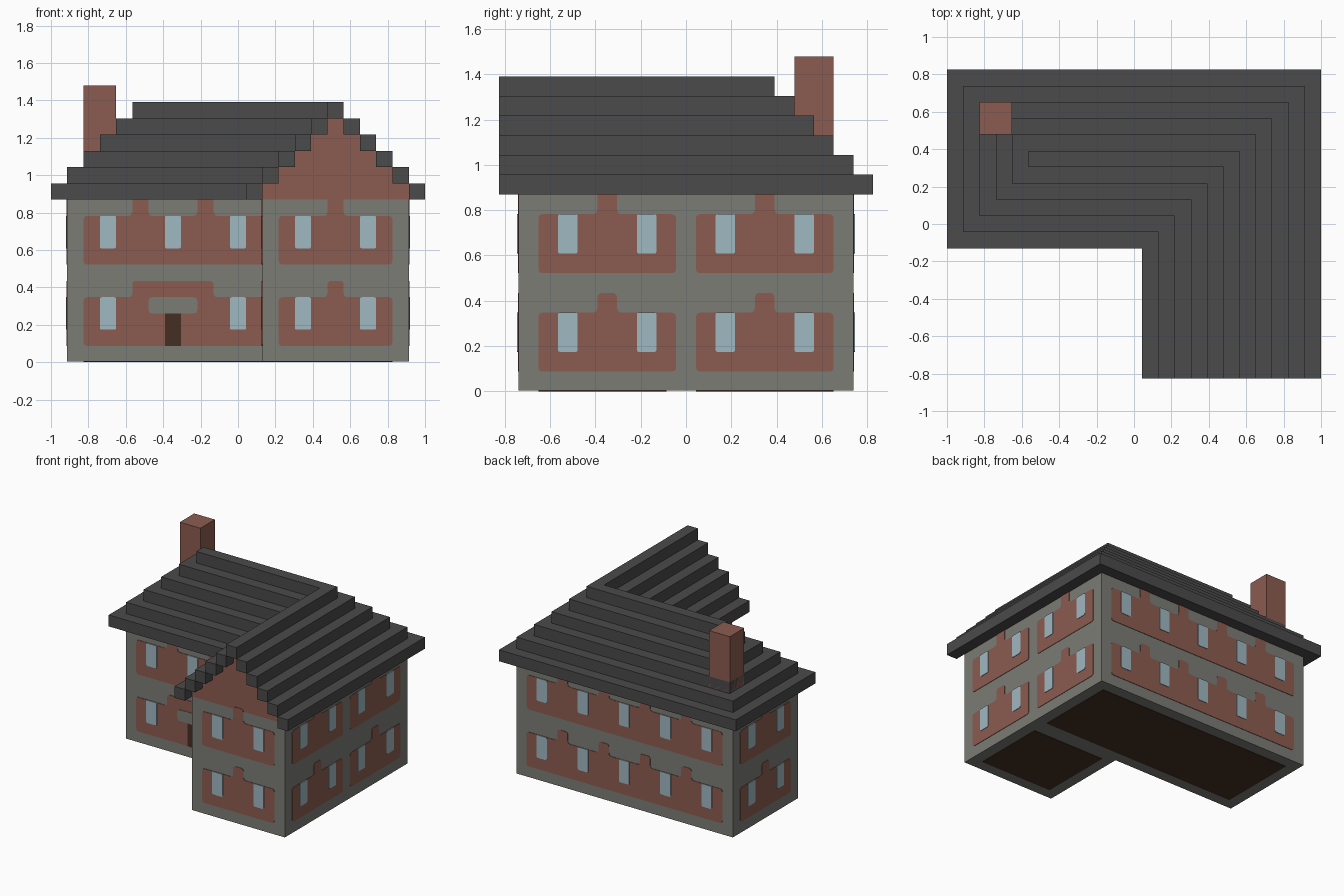
import bpy
import bmesh
from mathutils import Matrix, Vector

if "Cube" in bpy.data.objects:
    bpy.data.objects.remove(bpy.data.objects["Cube"])

U = 2 / 23           # one building block
THIN = 0.04          # plate thickness in blocks


def material(name, rgb):
    m = bpy.data.materials.new(name)
    m.use_nodes = True
    m.diffuse_color = (*rgb, 1)
    bsdf = next(n for n in m.node_tree.nodes if n.type == "BSDF_PRINCIPLED")
    bsdf.inputs["Base Color"].default_value = (*rgb, 1)
    bsdf.inputs["Roughness"].default_value = 0.9
    return m


BRICK = material("red brick", (0.26, 0.107, 0.08))
STONE = material("grey stone", (0.2, 0.2, 0.18))
SLATE = material("dark slate", (0.069, 0.069, 0.069))
GLASS = material("pale glass", (0.35, 0.48, 0.54))
WOOD = material("dark wood", (0.06, 0.028, 0.017))


def prism(name, outline, low, high, mat, frame=Matrix()):
    """Extrude a flat outline between two heights, in block units."""
    bm = bmesh.new()
    face = bm.faces.new([bm.verts.new((x, y, low)) for x, y in outline])
    top = bmesh.ops.extrude_face_region(bm, geom=[face])["geom"]
    verts = [g for g in top if isinstance(g, bmesh.types.BMVert)]
    bmesh.ops.translate(bm, verts=verts, vec=(0, 0, high - low))
    bm.transform(Matrix.Scale(U, 4) @ frame)
    bmesh.ops.recalc_face_normals(bm, faces=bm.faces)
    mesh = bpy.data.meshes.new(name)
    bm.to_mesh(mesh)
    bm.free()
    mesh.materials.append(mat)
    obj = bpy.data.objects.new(name, mesh)
    bpy.context.collection.objects.link(obj)
    return obj


def rect(x0, x1, y0, y1):
    return [(x0, y0), (x1, y0), (x1, y1), (x0, y1)]


def rounded(outline, r):
    pts = [Vector(p) for p in outline]
    result = []
    for i, p in enumerate(pts):
        a = p + (pts[i - 1] - p).normalized() * r
        b = p + (pts[(i + 1) % len(pts)] - p).normalized() * r
        for s in range(4):
            t = s / 3
            result.append(a * (1 - t) ** 2 + p * 2 * t * (1 - t) + b * t * t)
    return result


def panel(x0, x1, z0, z1, bumps, bump_top):
    """Brick field with raised tabs along its top edge."""
    pts = [(x0, z0), (x1, z0), (x1, z1)]
    for a, b in reversed(bumps):
        pts += [(b, z1), (b, bump_top), (a, bump_top), (a, z1)]
    return rounded(pts + [(x0, z1)], 0.25)


def wall_frame(axis, sign, distance):
    """Frame mapping (along wall, up, outward) to model space."""
    along = Vector((1, 0, 0)) if axis == "y" else Vector((0, 1, 0))
    out = Vector((sign, 0, 0)) if axis == "x" else Vector((0, sign, 0))
    m = Matrix((along, Vector((0, 0, 1)), out)).transposed().to_4x4()
    m.translation = out * abs(distance) if distance * sign > 0 else -out * abs(distance)
    return m


def decorate(name, frame, x0, x1, windows, bumps, lower_bumps=None, lower_windows=None):
    """Two storeys of brick panels and windows on one wall."""
    storeys = [("lower", 1, 5, lower_bumps or bumps, lower_windows or windows),
               ("upper", 6, 10.2, bumps, windows)]
    for storey, z, top, tabs, panes in storeys:
        prism(f"{name}_{storey}_brick", panel(x0, x1, z, z + 3, tabs, top),
              -THIN, THIN, BRICK, frame)
        for c in panes:
            prism(f"{name}_{storey}_window",
                  rounded(rect(c - 0.5, c + 0.5, z + 1, z + 3), 0.12),
                  -THIN, 2 * THIN, GLASS, frame)


def tabs(*centres):
    return [(c - 0.5, c + 0.5) for c in centres]


# L-shaped walls
prism("walls", [(-10.5, -0.5), (1.5, -0.5), (1.5, -8.5), (10.5, -8.5),
                (10.5, 8.5), (-10.5, 8.5)], THIN, 10, STONE)

# Floors set in the underside
prism("main_floor", rect(-9.5, 9.5, 0.5, 7.5), 0, 2 * THIN, WOOD)
prism("wing_floor", rect(2.5, 9.5, -7.5, -1), 0, 2 * THIN, WOOD)

# Stepped roof: hipped at the back and side, open gable at the front
for k in range(6):
    w, e, s, n = -11.5 + k, 11.5 - k, -1.5 + k, 9.5 - k
    wing, front, inner = 0.5 + k, -9.5, -7.5
    notch = []
    if k < 5:
        notch = [(wing + 1, front), (wing + 1, inner), (e - 1, inner), (e - 1, front)]
        prism("gable_brick", rect(wing + 1, e - 1, -8.5, inner), 10 + k, 11 + k, BRICK)
    prism("roof_step", [(w, s), (wing, s), (wing, front), *notch, (e, front), (e, n), (w, n)],
          10 + k, 11 + k, SLATE)

prism("chimney", rect(-9.5, -7.5, 5.5, 7.5), 10.5, 17, BRICK)

# Wall panels and windows
main_front = wall_frame("y", -1, -0.5)
decorate("main_front", main_front, -9.5, 1.8, (-8, -4, 0), tabs(-6, -2),
         lower_bumps=[(-6.5, -1.5)], lower_windows=(-8, 0))
decorate("wing_front", wall_frame("y", -1, -8.5), 2.5, 9.5, (4, 8), tabs(6))
decorate("back", wall_frame("y", 1, 8.5), -9.5, 9.5, (-8, -4, 0, 4, 8), tabs(-6, -2, 2, 6))
left_wall = wall_frame("x", 1, 10.5)
decorate("left_front", left_wall, -7.5, -0.5, (-6, -2), tabs(-4))
decorate("left_back", left_wall, 0.5, 7.5, (2, 6), tabs(4))
decorate("right", wall_frame("x", -1, -10.5), 0.5, 7.5, (2, 6), tabs(4))
decorate("wing_inner", wall_frame("x", -1, 1.5), -7.5, -0.2, (-6, -2), tabs(-4))

# Front door and its stone lintel
prism("front_door", rect(-4.5, -3.5, 1, 3), -THIN, 2 * THIN, WOOD, main_front)
prism("door_lintel", rounded(rect(-5.5, -2.5, 3, 4), 0.25), -THIN, 2 * THIN, STONE, main_front)
